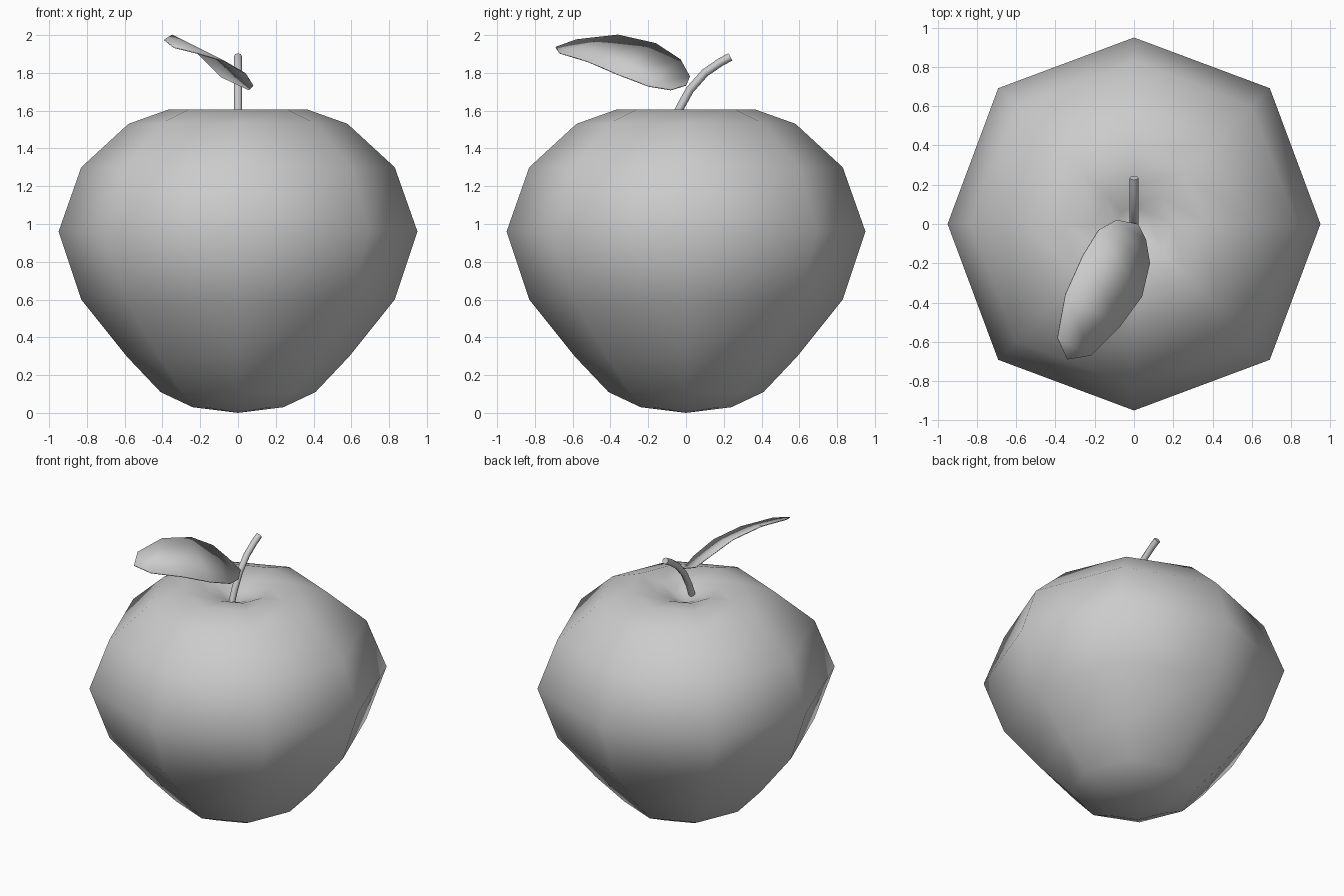
import bpy, bmesh, math

if "Cube" in bpy.data.objects:
    bpy.data.objects.remove(bpy.data.objects["Cube"])


def add_mesh(name, verts, faces):
    mesh = bpy.data.meshes.new(name)
    mesh.from_pydata(verts, [], faces)
    bm = bmesh.new()
    bm.from_mesh(mesh)
    bmesh.ops.recalc_face_normals(bm, faces=bm.faces)
    bm.to_mesh(mesh)
    bm.free()
    mesh.shade_smooth()
    obj = bpy.data.objects.new(name, mesh)
    bpy.context.collection.objects.link(obj)
    return obj


# Apple body: eight-sided lathe, (radius, height, bulge on the diagonals)
SIDES = 8
profile = [(0.24, 0.03, 1), (0.41, 0.11, 1), (0.59, 0.30, 1.01), (0.83, 0.60, 1.02),
           (0.95, 0.96, 1.03), (0.83, 1.30, 1.02), (0.58, 1.53, 1), (0.37, 1.605, 1),
           (0.20, 1.585, 1), (0.09, 1.54, 1)]
verts, faces = [], []
for r, z, bulge in profile:
    for i in range(SIDES):
        a = math.tau * i / SIDES
        k = r * (bulge if i % 2 else 1)
        verts.append((k * math.cos(a), k * math.sin(a), z))
bottom, top = len(verts), len(verts) + 1
verts += [(0, 0, 0), (0, 0, 1.50)]
last = (len(profile) - 1) * SIDES
for i in range(SIDES):
    j = (i + 1) % SIDES
    for row in range(0, last, SIDES):
        faces.append((row + i, row + j, row + SIDES + j, row + SIDES + i))
    faces.append((bottom, j, i))
    faces.append((top, last + i, last + j))
add_mesh("apple_body", verts, faces)

# Stem: bent tube with capped ends
curve = bpy.data.curves.new("stem", 'CURVE')
curve.dimensions = '3D'
curve.bevel_depth = 0.022
curve.bevel_resolution = 2
curve.use_fill_caps = True
path = [(-0.08, 1.50), (-0.035, 1.61), (0.02, 1.71), (0.10, 1.80), (0.18, 1.855), (0.235, 1.885)]
spline = curve.splines.new('POLY')
spline.points.add(len(path) - 1)
for p, (y, z) in zip(spline.points, path):
    p.co = (0, y, z, 1)
spline.use_smooth = True
stem = bpy.data.objects.new("stem", curve)
bpy.context.collection.objects.link(stem)

# Leaf: strip of faces between its left and right edges, with pointed ends
left = [(-0.09, 0.02, 1.78), (-0.18, -0.03, 1.87), (-0.26, -0.16, 1.955),
        (-0.35, -0.36, 2.0), (-0.39, -0.58, 1.975)]
right = [(0.06, -0.08, 1.71), (0.08, -0.20, 1.73), (0.04, -0.37, 1.795),
         (-0.07, -0.52, 1.86), (-0.22, -0.67, 1.905)]
n = len(left)
leaf_faces = [(i, i + 1, n + i + 1, n + i) for i in range(n - 1)]
leaf_faces += [(2 * n, 0, n), (n - 1, 2 * n + 1, 2 * n - 1)]
leaf = add_mesh("leaf", left + right + [(0.02, 0.0, 1.735), (-0.34, -0.69, 1.935)], leaf_faces)
solid = leaf.modifiers.new("thickness", 'SOLIDIFY')
solid.thickness = 0.006
solid.offset = 0
